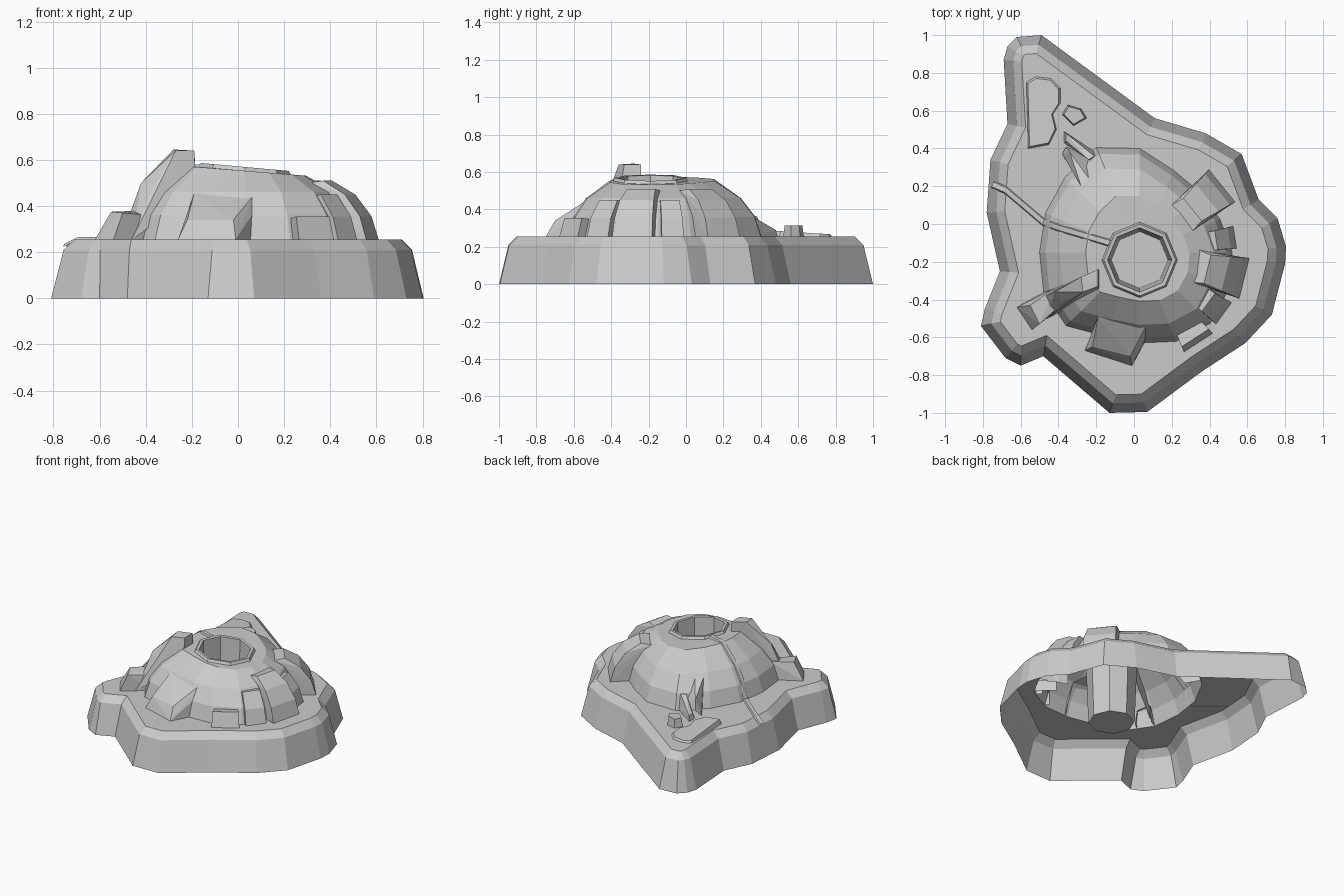
import bpy, bmesh
from math import sin, cos, pi
from mathutils import Vector
from mathutils.bvhtree import BVHTree

if "Cube" in bpy.data.objects:
    bpy.data.objects.remove(bpy.data.objects["Cube"])


def finish(bm, name):
    bm.normal_update()
    mesh = bpy.data.meshes.new(name)
    bm.to_mesh(mesh)
    ob = bpy.data.objects.new(name, mesh)
    bpy.context.collection.objects.link(ob)
    return ob


def loft(bm, rings):
    loops = [[bm.verts.new(p) for p in r] for r in rings]
    for a, b in zip(loops, loops[1:]):
        for i in range(len(a)):
            j = (i + 1) % len(a)
            bm.faces.new((a[i], a[j], b[j], b[i]))
    return loops


def orient_up(bm):
    bmesh.ops.recalc_face_normals(bm, faces=bm.faces[:])
    if sum(f.normal.z * f.calc_area() for f in bm.faces) < 0:
        bmesh.ops.reverse_faces(bm, faces=bm.faces[:])


def inset(pts, d, z):
    out = []
    for i, p in enumerate(pts):
        p, a, b = Vector(p), Vector(pts[i - 1]), Vector(pts[(i + 1) % len(pts)])
        e, f = (p - a).normalized(), (b - p).normalized()
        n, m = Vector((e.y, -e.x)), Vector((f.y, -f.x))
        q = p + (n + m) * d / (1 + n.dot(m))
        out.append((q.x, q.y, z))
    return out


# Dome cross-sections: irregular foot, shoulders, tilted rim
CX, CY, N, G = 0.03, -0.15, 16, 0.255
RADII = [.49, .46, .45, .47, .55, .60, .56, .54, .53, .55, .55, .48, .48, .51, .53, .51]


def dome_ring(k, z):
    pts = []
    for i, r in enumerate(RADII):
        a = 2 * pi * i / N
        pts.append((CX + r * k * cos(a), CY + r * k * sin(a), z))
    return pts


def crater_ring(r, z, tilt=0.09):
    pts = []
    for i in range(N):
        a = 2 * pi * i / N
        q = r * cos(pi / 8) / cos(a % (pi / 4) - pi / 8)
        x = 0.03 + q * cos(a)
        pts.append((x, -0.19 + q * sin(a), z - tilt * x))
    return pts


rim = [(x, y, .555 - .08 * x) for x, y, z in dome_ring(.54, 0)]
bm = bmesh.new()
loops = loft(bm, [dome_ring(1, G), dome_ring(.94, .36), dome_ring(.80, .46), rim,
                  crater_ring(.20, .555), crater_ring(.19, .572),
                  crater_ring(.17, .57), crater_ring(.15, .02, 0)])
bm.faces.new(loops[-1])
orient_up(bm)
dome_tree = BVHTree.FromBMesh(bm)
finish(bm, "crater_dome")

# Hollow island base: sloped wall, bevel and flat ground around the dome
OUT = [(-.62, .99), (-.49, 1), (.11, .56), (.38, .48), (.57, .37), (.66, .13), (.76, .03),
       (.805, -.12), (.80, -.21), (.73, -.48), (.59, -.63), (.36, -.78), (.07, -.995),
       (-.13, -1), (-.48, -.70), (-.60, -.75), (-.68, -.71), (-.81, -.54), (-.79, -.45),
       (-.71, -.25), (-.78, .06), (-.76, .34), (-.67, .53), (-.69, .87), (-.67, .94)]
bm = bmesh.new()
loops = loft(bm, [inset(OUT, 0, 0), inset(OUT, .05, .21), inset(OUT, .095, G)])
foot = [bm.verts.new(p) for p in dome_ring(1, G)]
edges = [bm.edges.new((foot[i - 1], foot[i])) for i in range(N)]
top = loops[-1]
edges += [bm.edges.get((top[i - 1], top[i])) for i in range(len(top))]
bmesh.ops.triangle_fill(bm, edges=edges, use_beauty=True, normal=(0, 0, 1))
orient_up(bm)
bmesh.ops.dissolve_limit(bm, angle_limit=.01, verts=bm.verts[:], edges=bm.edges[:])
finish(bm, "island_base")


# Rock: hull of a few points, without downward or fully buried faces
def buried(p):
    return dome_tree.ray_cast(Vector(p), Vector((0, 0, 1)))[0] is not None


def rock(name, pts):
    bm = bmesh.new()
    for p in pts:
        bm.verts.new(p)
    bmesh.ops.convex_hull(bm, input=bm.verts[:])
    bmesh.ops.recalc_face_normals(bm, faces=bm.faces[:])
    bad = [f for f in bm.faces if f.normal.z < -.5 or
           (buried(f.calc_center_median()) and all(buried(v.co) for v in f.verts))]
    bmesh.ops.delete(bm, geom=bad, context='FACES')
    return finish(bm, name)


# Tall ridge on the left front and the block at its foot
rock("ridge_foot", [(-.62, -.44, G), (-.54, -.56, G), (-.36, -.42, G), (-.42, -.33, G),
                    (-.55, -.43, .375), (-.50, -.53, .37), (-.38, -.42, .36), (-.42, -.34, .38)])
rock("ridge_upper", [(-.51, -.40, G), (-.46, -.50, G), (-.42, -.36, .50), (-.38, -.42, .46),
                     (-.28, -.28, .645), (-.27, -.36, .64), (-.19, -.24, .64),
                     (-.19, -.33, .64), (-.18, -.24, .5), (-.18, -.36, .45)])
# Front buttress
rock("front_buttress", [(-.26, -.67, G), (-.01, -.75, G), (.07, -.60, G), (-.22, -.65, .34),
                        (-.02, -.70, .34), (.06, -.60, .36), (-.19, -.49, .455),
                        (.07, -.53, .45), (-.15, -.40, .46), (.05, -.40, .46)])


# Buttresses following the flank: direction, half width, reach, number of steps
def buttress(name, deg, w, reach, steps):
    a = deg * pi / 180
    d, s = Vector((cos(a), sin(a), 0)), Vector((-sin(a), cos(a), 0))
    prof = [(0, G, 1), (.03, .355, .95), (.10, .45, .85), (.20, .51, .7)][:steps]
    back = prof[-1][0] + .07
    prof += [(back, prof[-1][1] - .01, .8), (back, G, .8)]
    rock(name, [Vector((CX, CY, z)) + d * (reach - r) + s * w * k * q
                for r, z, k in prof for q in (-1, 1)])


for i, args in enumerate([(-57, .09, .57, 2), (-36, .07, .55, 3), (-14, .11, .57, 4),
                          (9, .06, .51, 3), (39, .11, .56, 4)]):
    buttress("flank_buttress_%d" % i, *args)

# Rear wedge with small steps
rock("rear_wedge", [(-.38, .37, G), (-.27, .19, G), (-.20, .35, G), (-.36, .41, .30),
                    (-.28, .20, .44), (-.34, .38, .36), (-.10, .05, .53)])
rock("rear_step", [(-.37, .49, G), (-.19, .37, G), (-.22, .33, G), (-.37, .43, G),
                   (-.36, .48, .29), (-.21, .36, .36), (-.36, .44, .29), (-.24, .34, .36)])

# Flat bean-shaped mound and small stone on the rear tip
BEAN = [(-.57, .75), (-.52, .78), (-.44, .77), (-.39, .72), (-.39, .64), (-.43, .58),
        (-.41, .50), (-.45, .42), (-.56, .40)]
bm = bmesh.new()
loops = loft(bm, [[(x, y, G) for x, y in BEAN],
                  [(-.49 + (x + .49) * .9, .6 + (y - .6) * .95, .29 - .06 * (y - .4)) for x, y in BEAN]])
bm.faces.new(loops[-1])
orient_up(bm)
finish(bm, "rear_mound")
STONE = [(-.38, .58), (-.35, .63), (-.28, .61), (-.25, .56), (-.32, .52)]
rock("rear_stone", [(x, y, G) for x, y in STONE] +
     [(-.32 + (x + .32) * .85, .575 + (y - .575) * .85, .315) for x, y in STONE])

# Narrow lava channel draped from the crater to the left shore
PATH = [Vector(p) for p in [(-.75, .21), (-.68, .18), (-.48, .01), (-.40, -.02), (-.13, -.10)]]
bm = bmesh.new()
rows = []
for p in [a.lerp(b, t / 6) for a, b in zip(PATH, PATH[1:]) for t in range(6)] + [PATH[-1]]:
    row = []
    for off, lift in ((-.018, -.002), (-.012, .010), (.012, .010), (.018, -.002)):
        q = Vector((p.x + off * .4, p.y + off, 1))
        hit = dome_tree.ray_cast(q, Vector((0, 0, -1)))[0]
        q.z = (hit.z if hit else min(G, G - (-.69 - p.x) * .5)) + lift
        row.append(bm.verts.new(q))
    rows.append(row)
for a, b in zip(rows, rows[1:]):
    for i in range(3):
        bm.faces.new((a[i], b[i], b[i + 1], a[i + 1]))
orient_up(bm)
finish(bm, "lava_channel")
